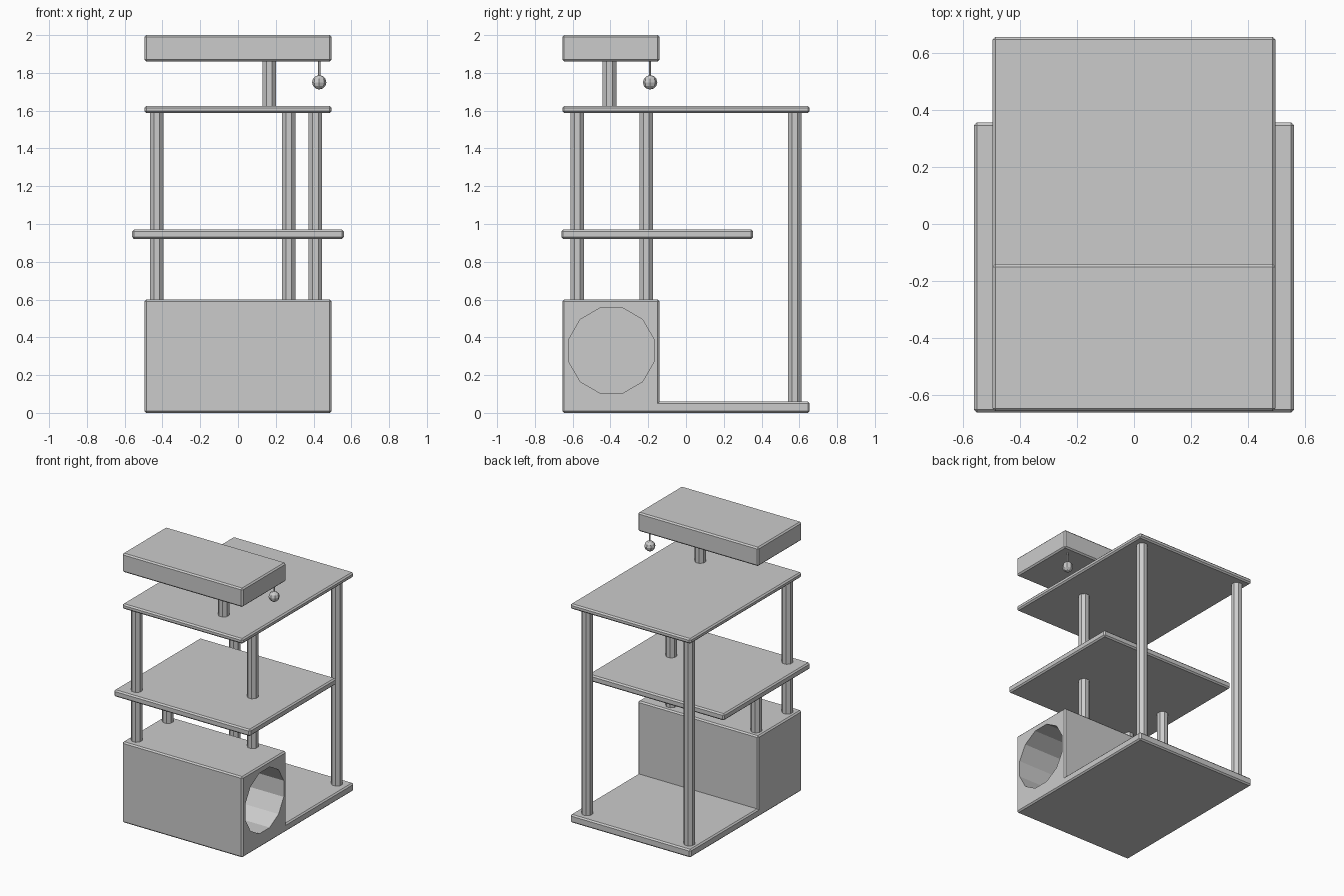
import bpy, bmesh
from math import pi, cos
from mathutils import Matrix, Vector

if "Cube" in bpy.data.objects:
    bpy.data.objects.remove(bpy.data.objects["Cube"])


def finish(bm, name, bevel=0.0):
    bmesh.ops.recalc_face_normals(bm, faces=bm.faces)
    if bevel:
        edges = [e for e in bm.edges if e.calc_face_angle_signed() > 0.5]
        bmesh.ops.bevel(bm, geom=edges, offset=bevel, segments=1,
                        affect='EDGES', clamp_overlap=True)
    mesh = bpy.data.meshes.new(name)
    bm.to_mesh(mesh)
    bm.free()
    obj = bpy.data.objects.new(name, mesh)
    bpy.context.collection.objects.link(obj)
    return obj


def extrude_x(name, profile, half_width, bevel):
    """Extrude a (y, z) outline across x."""
    bm = bmesh.new()
    face = bm.faces.new([bm.verts.new((-half_width, y, z)) for y, z in profile])
    new = bmesh.ops.extrude_face_region(bm, geom=[face])["geom"]
    bmesh.ops.translate(bm, vec=(2 * half_width, 0, 0),
                        verts=[v for v in new if isinstance(v, bmesh.types.BMVert)])
    return finish(bm, name, bevel)


def slab(name, half_width, y0, y1, z0, z1, bevel=0.01):
    return extrude_x(name, [(y0, z0), (y1, z0), (y1, z1), (y0, z1)], half_width, bevel)


def prism(name, sides, apothem, start, end):
    """Regular prism between two points, flats facing the axes."""
    a, b = Vector(start), Vector(end)
    r = apothem / cos(pi / sides)
    bm = bmesh.new()
    bmesh.ops.create_cone(bm, cap_ends=True, segments=sides, radius1=r, radius2=r,
                          depth=(b - a).length,
                          matrix=Matrix.Rotation(pi / sides, 4, 'Z'))
    turn = Matrix.Rotation(pi / 2, 4, 'Y') if abs(b.x - a.x) > 0.01 else Matrix()
    bm.transform(Matrix.Translation((a + b) / 2) @ turn)
    return finish(bm, name)


# Base plate and house as one L-shaped body
house = extrude_x("base_and_house",
                  [(-0.655, 0), (0.655, 0), (0.655, 0.06),
                   (-0.14, 0.06), (-0.14, 0.6), (-0.655, 0.6)], 0.495, 0.01)

# Twelve-sided entrance hole in the right side
cutter = prism("hole_cutter", 12, 0.225, (-0.44, -0.395, 0.33), (0.6, -0.395, 0.33))
cutter.hide_render = True
mod = house.modifiers.new("hole", 'BOOLEAN')
mod.operation, mod.solver, mod.object = 'DIFFERENCE', 'EXACT', cutter
bpy.context.view_layer.objects.active = house
bpy.ops.object.modifier_apply(modifier="hole")
bpy.data.objects.remove(cutter)

# Shelves and top perch
slab("middle_shelf", 0.56, -0.66, 0.355, 0.92, 0.97)
slab("upper_shelf", 0.495, -0.655, 0.655, 1.587, 1.625)
slab("top_perch", 0.495, -0.655, -0.14, 1.86, 2.0)

# Octagonal posts
posts = [
    ("back_left_post", -0.43, 0.575, 0.06, 1.59),
    ("back_right_post", 0.41, 0.575, 0.06, 1.59),
    ("lower_front_left_post", -0.43, -0.575, 0.6, 0.92),
    ("lower_middle_left_post", -0.43, -0.21, 0.6, 0.92),
    ("lower_right_post", 0.268, -0.21, 0.6, 0.92),
    ("upper_front_left_post", -0.43, -0.575, 0.97, 1.59),
    ("upper_right_post", 0.268, -0.21, 0.97, 1.59),
    ("perch_post", 0.166, -0.405, 1.625, 1.86),
]
for name, x, y, z0, z1 in posts:
    prism(name, 8, 0.036, (x, y, z0), (x, y, z1))

# Hanging toy
prism("toy_string", 6, 0.005, (0.43, -0.19, 1.77), (0.43, -0.19, 1.86))
bm = bmesh.new()
bmesh.ops.create_uvsphere(bm, u_segments=8, v_segments=6, radius=0.038,
                          matrix=Matrix.Translation((0.43, -0.19, 1.75)))
finish(bm, "toy_ball")
